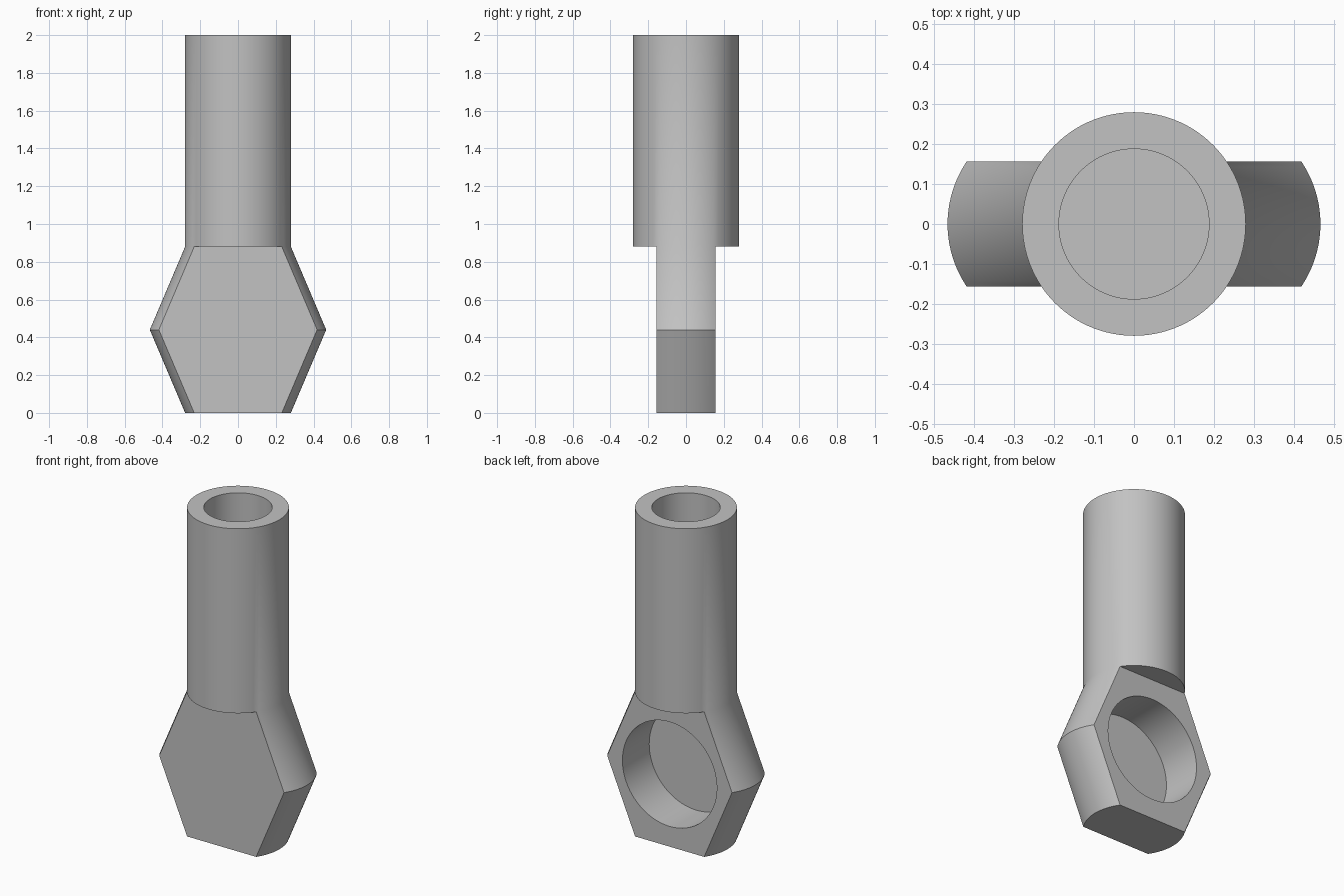
import bpy, bmesh, math
from mathutils import Matrix

R, HALF_Y = 0.28, 0.157           # shank radius, half thickness of the head
HEAD_TOP, HEAD_MID, TOP = 0.88, 0.44, 2.0
FLARE = 0.187                     # how far the head widens at its middle
A = math.asin(HALF_Y / R)
SIDE, FACE = 20, 32               # segments on side arcs and on front/back arcs

cube = bpy.data.objects.get("Cube")
if cube:
    bpy.data.objects.remove(cube)

steel = bpy.data.materials.new("plain_grey")
steel.use_nodes = True
grey = (0.54, 0.54, 0.54, 1)
steel.diffuse_color = grey
steel.node_tree.nodes["Principled BSDF"].inputs["Base Color"].default_value = grey


def make_object(name, bm):
    bmesh.ops.recalc_face_normals(bm, faces=bm.faces)
    mesh = bpy.data.meshes.new(name)
    bm.to_mesh(mesh)
    bm.free()
    mesh.materials.append(steel)
    ob = bpy.data.objects.new(name, mesh)
    bpy.context.collection.objects.link(ob)
    return ob


def arc(bm, start, end, n, z, shift=0.0):
    angles = [start + (end - start) * i / n for i in range(n + 1)]
    return [bm.verts.new((R * math.cos(t) + shift, R * math.sin(t), z)) for t in angles]


def skin(bm, low, high, closed=False):
    n = len(low)
    for i in range(n if closed else n - 1):
        j = (i + 1) % n
        bm.faces.new((low[i], low[j], high[j], high[i]))


def round_ring(bm, z):
    """Full circle, split where the head's flat faces cut it."""
    spans = [(-A, A, SIDE), (A, math.pi - A, FACE),
             (math.pi - A, math.pi + A, SIDE), (math.pi + A, 2 * math.pi - A, FACE)]
    ring = []
    for s, e, n in spans:
        pts = arc(bm, s, e, n, z)
        bm.verts.remove(pts.pop())
        ring += pts
    return ring


# Body: round shank flowing into a flat hexagonal head with rounded sides
bm = bmesh.new()
top, neck = round_ring(bm, TOP), round_ring(bm, HEAD_TOP)
bm.faces.new(top)
skin(bm, neck, top, closed=True)
b, c, d = SIDE, SIDE + FACE, 2 * SIDE + FACE
bm.faces.new(neck[b:c + 1])                   # back shoulder
bm.faces.new(neck[d:] + neck[:1])             # front shoulder
levels = [(neck[:b + 1], neck[c:d + 1])]
for z, shift in ((HEAD_MID, FLARE), (0, 0)):
    levels.append((arc(bm, -A, A, SIDE, z, shift),
                   arc(bm, math.pi - A, math.pi + A, SIDE, z, -shift)))
for upper, lower in zip(levels, levels[1:]):
    for k in (0, 1):
        skin(bm, lower[k], upper[k])
bm.faces.new(levels[2][0] + levels[2][1])     # underside
bm.faces.new([l[0][0] for l in levels] + [l[1][-1] for l in reversed(levels)])   # front
bm.faces.new([l[0][-1] for l in levels] + [l[1][0] for l in reversed(levels)])   # back
body = make_object("rod_end_body", bm)


def cut_hole(name, radius, depth, matrix):
    bm = bmesh.new()
    bmesh.ops.create_cone(bm, cap_ends=True, segments=96, radius1=radius,
                          radius2=radius, depth=depth, matrix=matrix)
    cutter = make_object(name, bm)
    cutter.hide_render = True
    mod = body.modifiers.new(name, 'BOOLEAN')
    mod.operation, mod.solver, mod.object = 'DIFFERENCE', 'EXACT', cutter
    bpy.ops.object.modifier_apply(modifier=mod.name)
    bpy.data.objects.remove(cutter)


bpy.ops.object.select_all(action='DESELECT')
body.select_set(True)
bpy.context.view_layer.objects.active = body

# Blind bore down the shank, and blind round pocket in the back of the head
cut_hole("shank_bore", 0.188, 2.0, Matrix.Translation((0, 0, 2.0)))
cut_hole("head_pocket", 0.317, 0.4,
         Matrix.Translation((0, HALF_Y - 0.257 + 0.2, HEAD_MID)) @ Matrix.Rotation(math.pi / 2, 4, 'X'))

bpy.ops.object.shade_smooth_by_angle(angle=math.radians(30))
